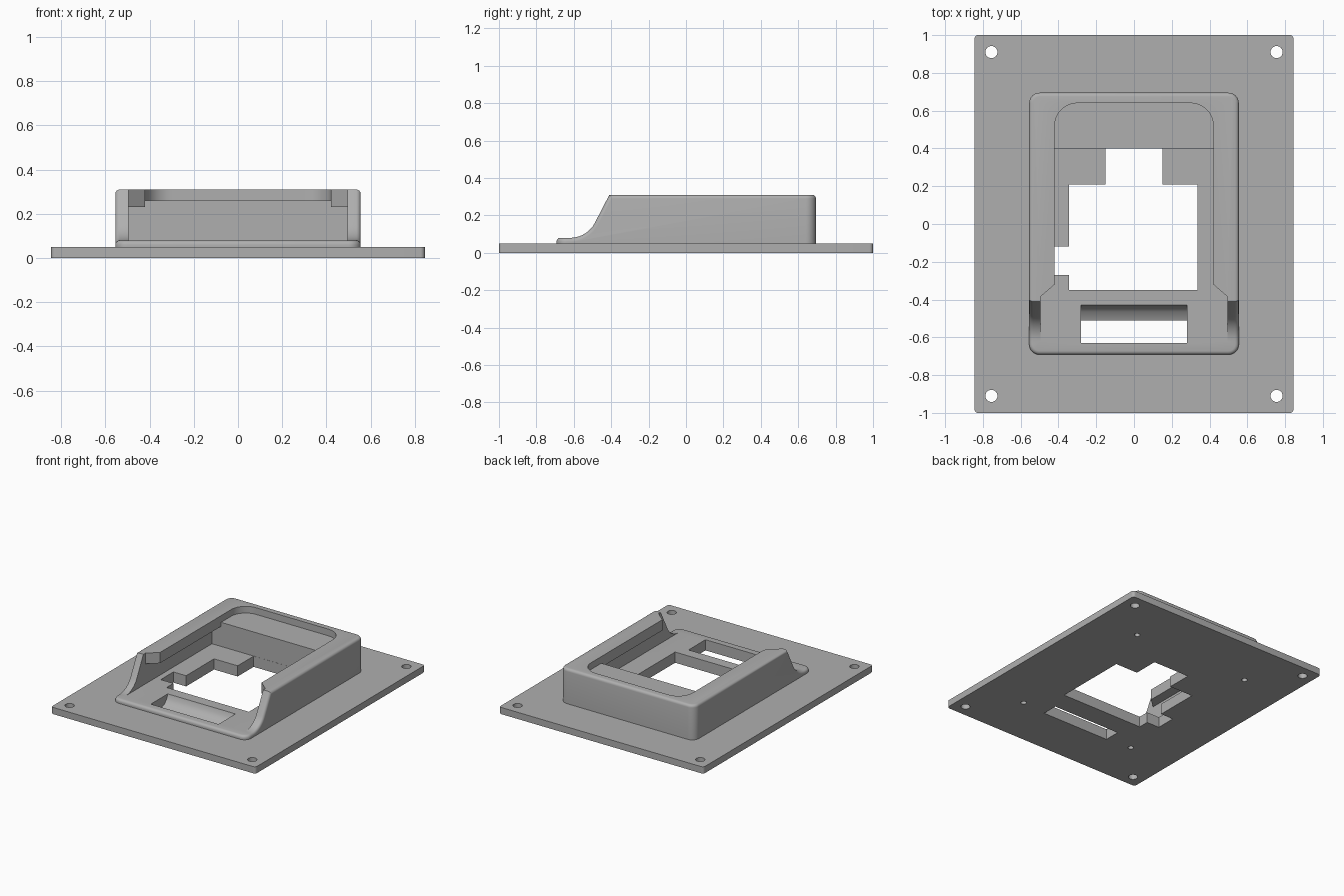
import bpy, bmesh, math
from mathutils import Vector

cube = bpy.data.objects.get("Cube")
if cube:
    bpy.data.objects.remove(cube, do_unlink=True)

gray = bpy.data.materials.new("plain_gray")
gray.use_nodes = True
color = (0.43, 0.43, 0.43, 1)
gray.diffuse_color = color
gray.node_tree.nodes["Principled BSDF"].inputs["Base Color"].default_value = color


def prism(name, points, low, high, axis="z", corner=0, rim=0):
    """Extrude an outline along z (x, y points) or along x (y, z points)."""
    bm = bmesh.new()
    place = (lambda a, b: (a, b, low)) if axis == "z" else (lambda a, b: (low, a, b))
    face = bm.faces.new([bm.verts.new(place(a, b)) for a, b in points])
    step = Vector((0, 0, high - low)) if axis == "z" else Vector((high - low, 0, 0))
    top = bmesh.ops.extrude_face_region(bm, geom=[face])
    bmesh.ops.translate(bm, vec=step, verts=[v for v in top["geom"] if isinstance(v, bmesh.types.BMVert)])
    bmesh.ops.recalc_face_normals(bm, faces=bm.faces)
    if corner:
        upright = [e for e in bm.edges if abs((e.verts[0].co - e.verts[1].co).normalized().z) > 0.99]
        bmesh.ops.bevel(bm, geom=upright, offset=corner, segments=8, profile=0.5, affect="EDGES")
    if rim:
        bm.normal_update()
        edges = [e for e in bm.edges if len(e.link_faces) == 2
                 and min(abs(f.normal.z) for f in e.link_faces) < 0.05
                 and max(f.normal.z for f in e.link_faces) > 0.2]
        bmesh.ops.bevel(bm, geom=edges, offset=rim, segments=4, profile=0.5, affect="EDGES")
    mesh = bpy.data.meshes.new(name)
    bm.to_mesh(mesh)
    bm.free()
    obj = bpy.data.objects.new(name, mesh)
    bpy.context.collection.objects.link(obj)
    mesh.materials.append(gray)
    return obj


def rect(x0, x1, y0, y1):
    return [(x0, y0), (x1, y0), (x1, y1), (x0, y1)]


def arc(cx, cy, r, start, end, n=10):
    angles = [math.radians(start + (end - start) * i / n) for i in range(n + 1)]
    return [(cx + r * math.cos(a), cy + r * math.sin(a)) for a in angles]


def drill(x, y, r, top):
    return prism("hole_cutter", arc(x, y, r, 0, 345, 23), -0.05, top)


# Base plate and housing with a scooped front
plate = prism("mounting_plate", rect(-0.845, 0.845, -1, 1), 0, 0.05, corner=0.02)
scoop = arc(-0.62, 0.23, 0.15, -90, -30, 10)
side = [(0.695, 0.02), (0.695, 0.31), (-0.41, 0.31)] + scoop[::-1] + [(-0.692, 0.08), (-0.692, 0.02)]
housing = prism("housing", side, -0.555, 0.555, axis="x", corner=0.055, rim=0.02)

# Upper opening: flared mouth at the front, rounded corners at the back
mouth = [(-0.42, -0.32), (-0.495, -0.385), (-0.495, -0.62),
         (0.495, -0.62), (0.495, -0.385), (0.42, -0.32)]
back = arc(0.30, 0.52, 0.12, 0, 90) + arc(-0.30, 0.52, 0.12, 90, 180)
cutters = [
    prism("inner_pocket_cutter", rect(-0.495, 0.495, -0.62, 0.4), 0.08, 0.23),
    prism("lip_cutter", mouth + [(0.42, 0.4), (-0.42, 0.4)], 0.15, 0.5),
    prism("shelf_cutter", mouth + back, 0.26, 0.5),
    # Floor window with its back and side notches
    prism("window_cutter", rect(-0.345, 0.335, -0.35, 0.21), -0.05, 0.15),
    prism("back_notch_cutter", rect(-0.15, 0.15, 0.1, 0.399), -0.05, 0.15),
    prism("side_notch_cutter", rect(-0.45, -0.3, -0.27, -0.12), -0.05, 0.15),
    # Front slot with a curved ramp
    prism("slot_cutter", [(-0.43, 0.15), (-0.43, 0.08), (-0.44, 0.05), (-0.465, 0.02), (-0.51, 0.003),
                          (-0.51, -0.05), (-0.63, -0.05), (-0.63, 0.15)], -0.28, 0.28, axis="x"),
]
# Corner through holes and blind screw holes underneath
for sx in (-1, 1):
    for sy in (-1, 1):
        cutters.append(drill(sx * 0.755, sy * 0.91, 0.032, 0.2))
        cutters.append(drill(sx * 0.483, sy * 0.61, 0.02, 0.055))

for tool, mode in [(housing, "UNION")] + [(c, "DIFFERENCE") for c in cutters]:
    mod = plate.modifiers.new(tool.name, "BOOLEAN")
    mod.operation, mod.solver, mod.object = mode, "EXACT", tool
    tool.hide_render = True

# Bake the cuts and drop the helpers
graph = bpy.context.evaluated_depsgraph_get()
baked = bpy.data.meshes.new_from_object(plate.evaluated_get(graph))
plate.modifiers.clear()
plate.data = baked
for tool in [housing] + cutters:
    bpy.data.objects.remove(tool, do_unlink=True)
plate.name = "bezel_housing"

bpy.ops.object.select_all(action="DESELECT")
plate.select_set(True)
bpy.context.view_layer.objects.active = plate
bpy.ops.object.shade_smooth_by_angle(angle=math.radians(30))
